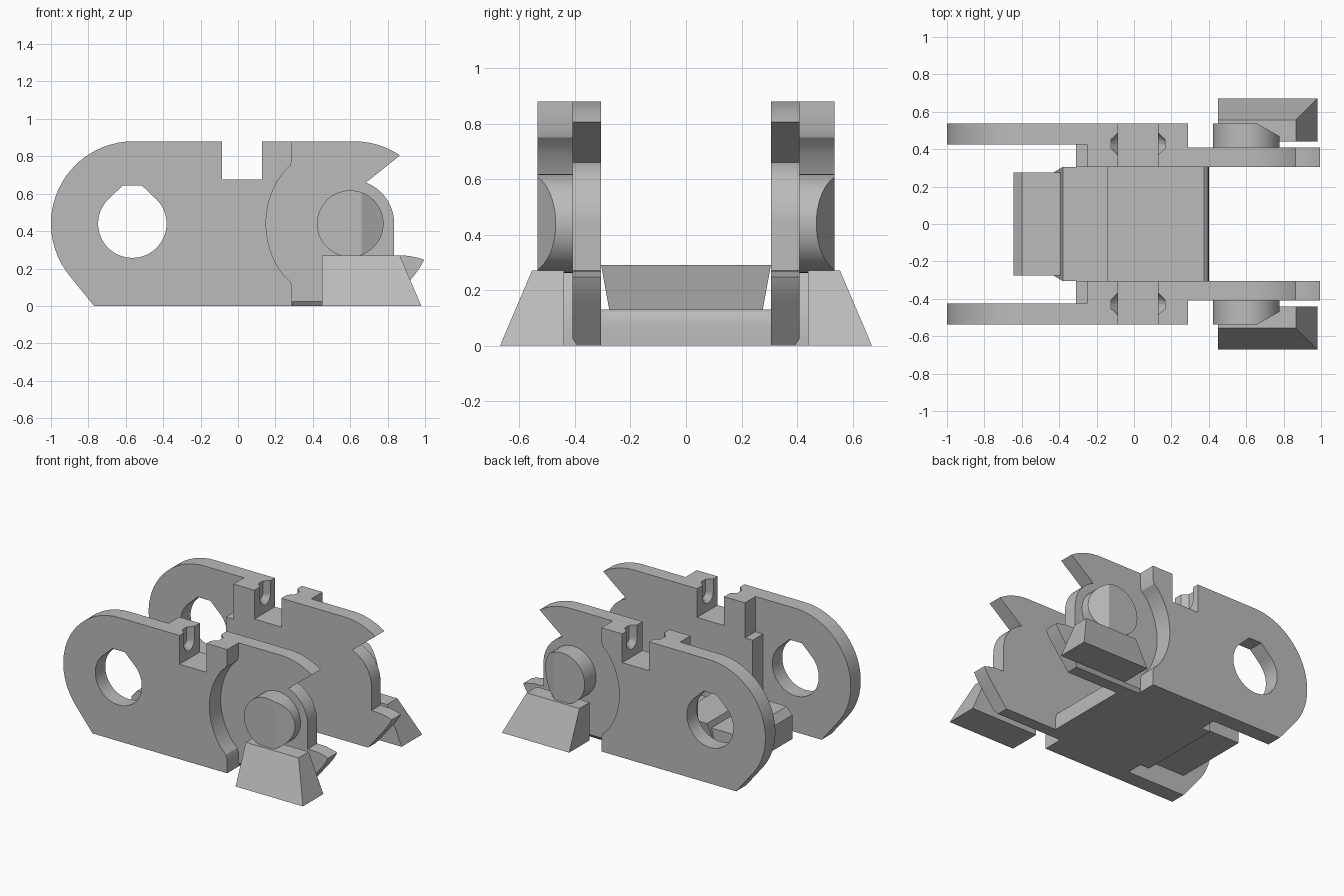
import bpy, bmesh
from math import sin, cos, radians

if "Cube" in bpy.data.objects:
    bpy.data.objects.remove(bpy.data.objects["Cube"])

grey = bpy.data.materials.new("plain_grey")
grey.use_nodes = True
grey.diffuse_color = (0.5, 0.5, 0.5, 1)
grey.node_tree.nodes["Principled BSDF"].inputs["Base Color"].default_value = (0.5, 0.5, 0.5, 1)


def arc(cx, cz, r, a0, a1, n=24):
    steps = [radians(a0 + (a1 - a0) * i / n) for i in range(n + 1)]
    return [(cx + r * cos(a), cz + r * sin(a)) for a in steps]


def finish(name, bm):
    bmesh.ops.recalc_face_normals(bm, faces=bm.faces)
    mesh = bpy.data.meshes.new(name)
    bm.to_mesh(mesh)
    bm.free()
    ob = bpy.data.objects.new(name, mesh)
    bpy.context.collection.objects.link(ob)
    mesh.materials.append(grey)
    return ob


def prism(name, profile, y0, y1):
    """Extrude an x-z profile along y."""
    bm = bmesh.new()
    face = bm.faces.new([bm.verts.new((x, y0, z)) for x, z in profile])
    new = bmesh.ops.extrude_face_region(bm, geom=[face])["geom"]
    verts = [v for v in new if isinstance(v, bmesh.types.BMVert)]
    bmesh.ops.translate(bm, verts=verts, vec=(0, y1 - y0, 0))
    return finish(name, bm)


def hull(name, points):
    bm = bmesh.new()
    for p in points:
        bm.verts.new(p)
    bmesh.ops.convex_hull(bm, input=bm.verts)
    bmesh.ops.dissolve_limit(bm, angle_limit=0.01, verts=bm.verts, edges=bm.edges)
    return finish(name, bm)


def cut(ob, cutter):
    mod = ob.modifiers.new("cut", "BOOLEAN")
    mod.operation = "DIFFERENCE"
    mod.solver = "EXACT"
    mod.object = cutter
    cutter.hide_render = True
    cutter.hide_viewport = True
    cutter.display_type = "WIRE"


def mirror(ob):
    mod = ob.modifiers.new("both_sides", "MIRROR")
    mod.use_axis = (False, True, False)
    mod.use_mirror_merge = False


INNER, MID, POCKET, OUTER = 0.306, 0.409, 0.424, 0.536
TOP = 0.88
notch = [(-0.085, TOP), (-0.085, 0.675), (0.127, 0.675), (0.127, TOP)]
boss_left = [(-0.31, 0), (-0.31, 0.63), (-0.25, 0.63), (-0.25, TOP)]
round_left = [(-0.77, 0)] + arc(-0.56, 0.44, 0.44, 220, 90)
relief = ([(0.29, TOP), (0.29, 0.78), (0.28, 0.75)]
          + arc(0.6, 0.44, 0.45, 142, 218)
          + [(0.28, 0.13), (0.29, 0.1), (0.29, 0)])
hook = arc(0.62, 0.44, 0.44, 90, 56, 12) + [(0.86, 0.8)]
throat = arc(0.6, 0.44, 0.235, 69, 0, 16)
tooth = [(0.835, 0.27), (0.91, 0.268), (0.96, 0.258)] + arc(0.6, 0.44, 0.44, -26, -40, 5) + [(0.81, 0)]

# Side plates: outer plate, spacer behind it, hooked inner plate
outer = prism("outer_plate", round_left + notch + relief, POCKET, OUTER)
spacer = prism("plate_spacer", boss_left + notch + relief, MID, POCKET)
inner = prism("inner_plate", boss_left + notch + hook + throat + tooth, INNER, MID)

# Pin bore with a flat peaked top
bore = prism("bore_cutter",
             arc(-0.565, 0.44, 0.183, 130, 410, 48) + [(-0.515, 0.645), (-0.615, 0.645)],
             0.3, 0.7)
cut(outer, bore)

# Tapered pockets in both notch walls, open to the top
pocket_points = []
for x, r in ((-0.122, 0.025), (-0.085, 0.06), (0.127, 0.06), (0.165, 0.025)):
    for y, z in arc(0.428, 0.79, r, 0, 360, 16)[:-1]:
        pocket_points += [(x, y, z), (x, y, z + 0.15)]
pockets = hull("pocket_cutter", pocket_points)
for plate in (outer, spacer, inner):
    cut(plate, pockets)

# Chamfer under the inner plate's outer edge
chamfer = hull("chamfer_cutter", [(x, y, z) for x in (0.292, 1.1)
                                  for y, z in ((MID - 0.018, -0.001), (MID + 0.01, -0.001),
                                               (MID + 0.01, 0.035), (MID, 0.024))])
cut(inner, chamfer)

# Pin stub with a sloped flank
pin = prism("pin_stub", arc(0.6, 0.44, 0.178, 0, 360, 48)[:-1], MID - 0.01, OUTER)
flank = hull("flank_cutter", [(x, y, z) for z in (0.2, 0.7)
                              for x, y in ((0.66, OUTER), (0.8, 0.457), (0.8, 0.6), (0.66, 0.6))])
cut(pin, flank)

# Tapered ground foot
foot = hull("ground_foot", [(0.45, 0.44, 0), (0.98, 0.44, 0), (0.98, 0.67, 0), (0.45, 0.67, 0),
                            (0.45, 0.44, 0.27), (0.865, 0.44, 0.27),
                            (0.865, 0.555, 0.27), (0.45, 0.555, 0.27)])
for part in (outer, spacer, inner, pin, foot):
    mirror(part)

# Cross plate with a rounded front edge, joining both sides
cross = prism("cross_plate", [(-0.38, 0), (0.4, 0), (0.4, 0.07), (0.397, 0.1),
                              (0.388, 0.12), (0.375, 0.13), (-0.38, 0.13)],
              -INNER, INNER)

# Raised riser, wider at the top, and the tongue behind it
riser = hull("riser", [(x, s * y, z) for s in (-1, 1)
                       for x, y, z in ((-0.43, 0.275, 0.12), (-0.18, 0.275, 0.12),
                                       (-0.38, INNER, 0.29), (-0.14, INNER, 0.29))])
tongue = prism("tongue", [(-0.36, 0.03), (-0.645, 0.03), (-0.645, 0.2),
                          (-0.6, 0.25), (-0.36, 0.25)], -0.275, 0.275)

# Smooth curved walls, keep edges sharp
bpy.ops.object.select_all(action="DESELECT")
for ob in (outer, spacer, inner, pin, cross):
    ob.select_set(True)
bpy.context.view_layer.objects.active = outer
bpy.ops.object.shade_smooth_by_angle(angle=radians(25))
